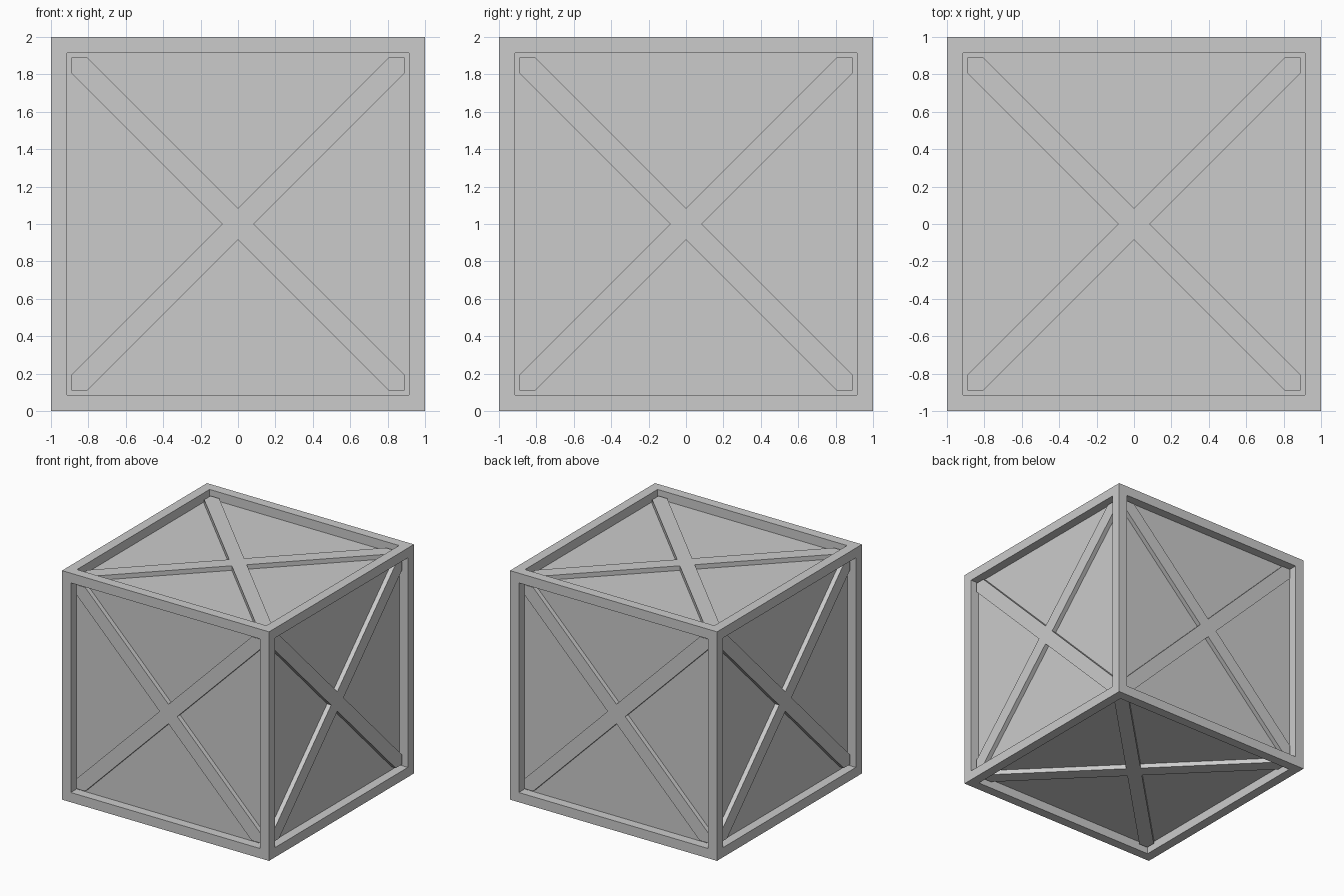
import bpy, bmesh
from math import pi
from mathutils import Matrix, Vector

if "Cube" in bpy.data.objects:
    bpy.data.objects.remove(bpy.data.objects["Cube"])

FRAME = 0.12     # frame width
PANEL = 0.08     # panel recess depth
BRACE = 0.04     # brace recess depth
B = 0.085        # brace half width measured along an axis
R = 0.89         # brace reach, slightly embedded in the frame


def add_object(name, bm):
    bmesh.ops.recalc_face_normals(bm, faces=bm.faces[:])
    mesh = bpy.data.meshes.new(name)
    bm.to_mesh(mesh)
    bm.free()
    obj = bpy.data.objects.new(name, mesh)
    bpy.context.collection.objects.link(obj)
    return obj


# crate body: cube with a sunken panel on each side
bm = bmesh.new()
bmesh.ops.create_cube(bm, size=2, matrix=Matrix.Translation((0, 0, 1)))
sides = bm.faces[:]
bmesh.ops.inset_individual(bm, faces=sides, thickness=FRAME)
for face in sides:
    normal = face.normal.copy()
    new = bmesh.ops.extrude_discrete_faces(bm, faces=[face])["faces"][0]
    bmesh.ops.translate(bm, verts=new.verts[:], vec=-normal * PANEL)
add_object("crate_body", bm)


# cross brace: X outline extruded to a thin prism on top of the panel
def cross_brace(name, rotation):
    bm = bmesh.new()
    quarter = [(B, 0), (R, R - B), (R, R), (R - B, R)]
    base = 1 - PANEL - 0.01
    verts = []
    for i in range(4):
        turn = Matrix.Rotation(i * pi / 2, 3, 'Z')
        verts += [bm.verts.new(turn @ Vector((x, y, base))) for x, y in quarter]
    bottom = bm.faces.new(verts)
    top = bmesh.ops.extrude_face_region(bm, geom=[bottom], use_keep_orig=True)["geom"]
    bmesh.ops.translate(bm, vec=(0, 0, 1 - BRACE - base),
                        verts=[g for g in top if isinstance(g, bmesh.types.BMVert)])
    bmesh.ops.transform(bm, matrix=Matrix.Translation((0, 0, 1)) @ rotation, verts=bm.verts[:])
    add_object(name, bm)


# one brace per side
for name, angle, axis in [("top", 0, 'X'), ("bottom", pi, 'X'),
                          ("front", pi / 2, 'X'), ("back", -pi / 2, 'X'),
                          ("right", pi / 2, 'Y'), ("left", -pi / 2, 'Y')]:
    cross_brace(name + "_cross_brace", Matrix.Rotation(angle, 4, axis))
